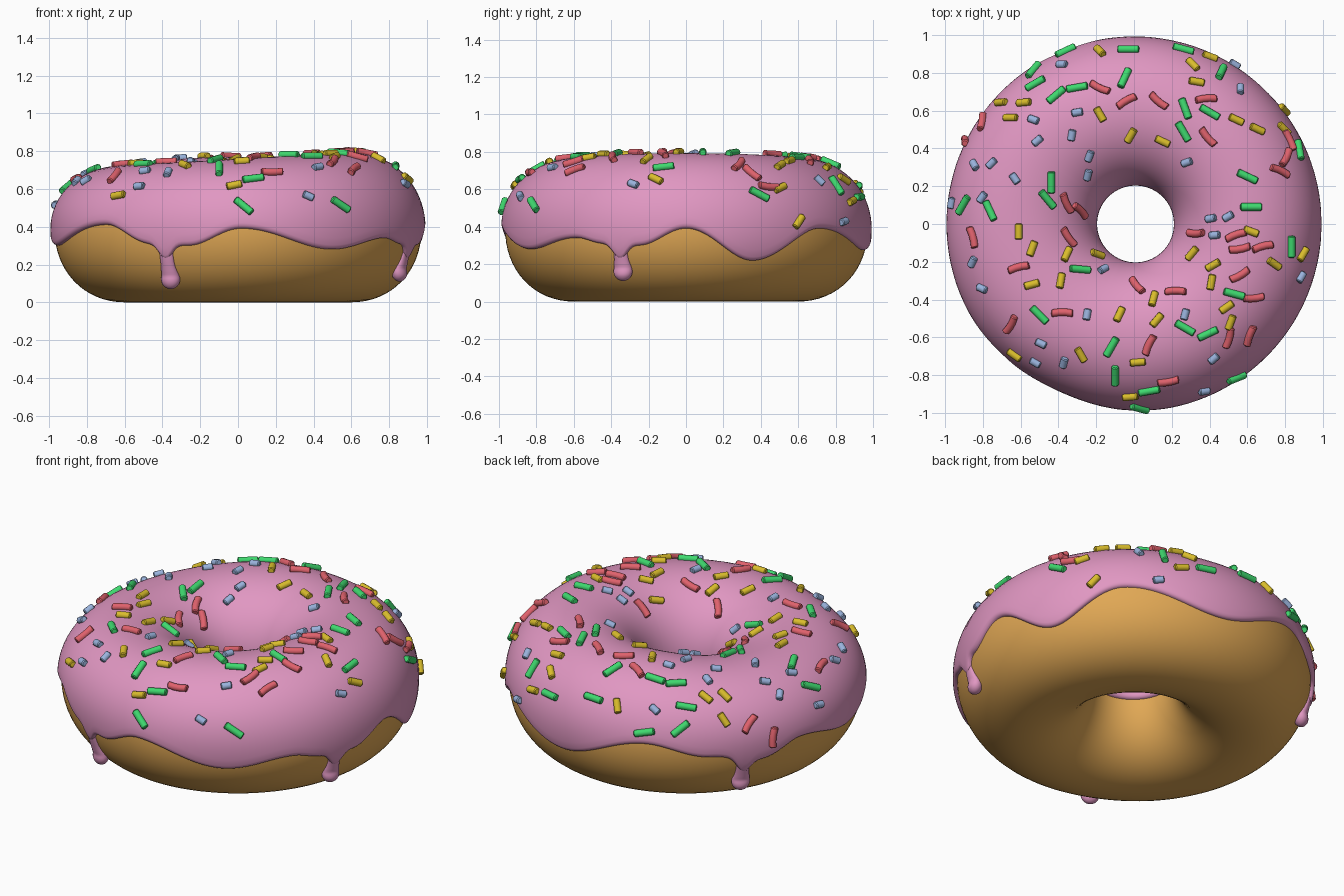
import bpy, bmesh, math
from math import sin, cos, pi, radians, sqrt, exp
from mathutils import Vector

if "Cube" in bpy.data.objects:
    bpy.data.objects.remove(bpy.data.objects["Cube"])

R, A, ZC, T = 0.598, 0.373, 0.385, 0.022   # ring radius, tube half width, mid height, icing thickness


def material(name, rgb):
    m = bpy.data.materials.new(name)
    m.diffuse_color = (*rgb, 1)
    m.use_nodes = True
    m.node_tree.nodes["Principled BSDF"].inputs["Base Color"].default_value = m.diffuse_color
    return m


pink = material("pink icing", (0.75, 0.31, 0.54))
brown = material("golden dough", (0.75, 0.39, 0.09))
red = material("red sprinkle", (0.74, 0.12, 0.15))
green = material("green sprinkle", (0.05, 0.70, 0.16))
yellow = material("yellow sprinkle", (0.70, 0.51, 0.025))
blue = material("blue sprinkle", (0.32, 0.45, 0.72))


def surf(th, t, off=0.0):
    """Point on the ring: th around the ring, t around the tube (0 = outside, pi/2 = top)."""
    deg = math.degrees(th) % 360
    a = A + off
    top = 0.352 + 0.034 * cos(th) + 0.018 * exp(-((deg - 112) / 28) ** 2)
    b = (top if sin(t) > 0 else 0.385) + off
    n = 2.08
    rho = (abs(cos(t) / a) ** n + abs(sin(t) / b) ** n) ** (-1 / n)
    r = R + rho * cos(t)
    dent = exp(-((deg - 245) / 20) ** 2)
    r *= 1 - 0.022 * dent * max(0, cos(t))
    return Vector((r * cos(th) + 0.008 * max(0, -cos(t)), r * sin(th), max(0, ZC + rho * sin(t))))


def tube_angle(th, z):
    lo, hi = -pi / 2, pi / 3
    for _ in range(24):
        mid = (lo + hi) / 2
        if surf(th, mid).z < z:
            lo = mid
        else:
            hi = mid
    return lo


def finish(bm, name, mat, angle=None):
    bmesh.ops.recalc_face_normals(bm, faces=bm.faces)
    me = bpy.data.meshes.new(name)
    bm.to_mesh(me)
    bm.free()
    ob = bpy.data.objects.new(name, me)
    bpy.context.collection.objects.link(ob)
    me.materials.append(mat)
    me.polygons.foreach_set("use_smooth", [True] * len(me.polygons))
    if angle:
        bpy.context.view_layer.objects.active = ob
        ob.select_set(True)
        bpy.ops.object.shade_smooth_by_angle(angle=radians(angle))
        ob.select_set(False)


# dough ring
bm = bmesh.new()
NU, NV = 128, 64
g = [[bm.verts.new(surf(2 * pi * i / NU, 2 * pi * j / NV)) for j in range(NV)] for i in range(NU)]
for i in range(NU):
    for j in range(NV):
        k, l = (i + 1) % NU, (j + 1) % NV
        bm.faces.new((g[i][j], g[k][j], g[k][l], g[i][l]))
finish(bm, "dough", brown)

# wavy lower edge of the icing: (degrees, height)
EDGE = [(0, .39), (22, .22), (47, .39), (80, .275), (112, .42), (133, .35), (150, .30), (165, .375),
        (190, .30), (224, .41), (241, .31), (254, .30), (271, .39), (301, .28), (323, .34),
        (333, .31), (345, .30), (360, .39)]
DRIPS = [(246, 0.07), (338.5, 0.11), (144, 0.11)]


def edge_z(th):
    d = math.degrees(th) % 360
    for (d0, z0), (d1, z1) in zip(EDGE, EDGE[1:]):
        if d0 <= d <= d1:
            z = z0 + (z1 - z0) * (1 - cos(pi * (d - d0) / (d1 - d0))) / 2
            break
    for dd, tip in DRIPS:      # shoulders running into the drips
        z -= 0.08 * exp(-((d - dd) / 3.0) ** 2)
    return z


# icing shell, rounded off at both edges
bm = bmesh.new()
NI = 360
LIP = [0, 0.003, 0.008, 0.016, 0.028]
rows = []
for i in range(NI):
    th = 2 * pi * i / NI
    t0 = tube_angle(th, edge_z(th))
    t1 = pi + 0.05
    lip = [d / A for d in LIP]
    a, b = t0 + lip[-1], t1 - lip[-1]
    ts = [(t0 + d, d * A) for d in lip]
    ts += [(a + (b - a) * j / 36, 1) for j in range(1, 36)]
    ts += [(t1 - d, d * A) for d in reversed(lip)]
    row = []
    for t, d in ts:
        f = min(1, d / LIP[-1])
        row.append(bm.verts.new(surf(th, t, -0.004 + (T + 0.004) * sqrt(1 - (1 - f) ** 2))))
    rows.append(row)
for i in range(NI):
    p, q = rows[i], rows[(i + 1) % NI]
    for j in range(len(p) - 1):
        bm.faces.new((p[j], q[j], q[j + 1], p[j + 1]))
finish(bm, "icing", pink)

# hanging drips with a round bulb at the tip
for deg, tip in DRIPS:
    th = radians(deg)
    out, side = Vector((cos(th), sin(th), 0)), Vector((-sin(th), cos(th), 0))
    bm = bmesh.new()
    bmesh.ops.create_uvsphere(bm, u_segments=20, v_segments=40, radius=1)
    for v in bm.verts:
        x, y, z = v.co
        h = (z + 1) / 2 * (0.35 - tip)
        w = 0.038 + 0.014 * exp(-((h - 0.052) / 0.05) ** 2)
        if h < 0.052:
            w = sqrt(max(0, 0.052 ** 2 - (0.052 - h) ** 2))
        q = Vector((x, y))
        q = q.normalized() * w if q.length > 1e-4 else q * 0
        p = surf(th, tube_angle(th, max(tip + h, tip + 0.07)))
        p.z = tip + h
        bulge = 0.8 - 0.4 * min(1, max(0, (tip + h - 0.14) / 0.14))    # sinks into the icing above
        v.co = p + side * q.x + out * q.y * bulge
    finish(bm, "icing_drip", pink)


# sprinkles, scattered by (x, y, turn in degrees) as seen from above
RED = [(-.80, .54, 80), (-.89, .44, -70), (-.18, .72, -25), (-.04, .65, 30), (.13, .65, -40),
       (.38, .66, 5), (.39, .46, -50), (.82, .44, -65), (.80, .35, 65), (.77, .28, -25),
       (-.36, .11, -65), (-.29, .07, -45), (-.35, -.07, -55), (-.85, -.07, -75), (.33, -.05, 0),
       (.54, -.06, 20), (.56, -.13, 10), (.68, -.12, 15), (.56, -.27, 30), (-.61, -.23, 15),
       (.01, -.33, -50), (.22, -.36, 0), (.63, -.39, 5), (-.38, -.47, 0), (-.65, -.53, 60),
       (.08, -.64, 65), (.50, -.60, 75), (.61, -.59, 70), (.18, -.83, 10)]
GREEN = [(-.36, .91, 25), (-.53, .81, 50), (-.52, .74, 30), (-.41, .68, 40), (-.30, .72, 10),
         (-.03, .92, 0), (.26, .92, -15), (.46, .80, 65), (-.05, .77, 65), (.27, .61, -70),
         (.40, .59, -30), (.26, .49, -60), (.87, .39, -80), (.60, .25, -25), (.62, .09, 0),
         (.83, -.12, 90), (-.44, .22, 90), (-.46, .13, -50), (-.90, .10, 60), (-.76, .07, -65),
         (-.29, -.24, -5), (-.50, -.48, -45), (-.12, -.65, 60), (-.10, -.80, 90), (.08, -.88, 10),
         (.03, -.97, -15), (.27, -.55, -30), (.53, -.37, -15), (.39, -.58, 25), (.54, -.81, 22)]
YELLOW = [(-.18, .91, -45), (.31, .84, -45), (.40, .88, -20), (.33, .75, -10), (-.70, .64, 5),
          (-.58, .64, 5), (-.65, .56, 0), (-.18, .58, -60), (-.02, .47, 60), (.15, .44, -25),
          (.54, .55, -25), (.65, .50, -25), (.79, .50, -45), (.79, .60, -40), (-.61, -.04, 90),
          (-.54, -.13, 70), (-.36, -.16, 65), (-.20, -.16, -20), (-.54, -.32, 15), (-.39, -.30, 80),
          (.10, -.40, 75), (-.08, -.48, 65), (.12, -.51, 50), (.31, -.16, 50), (.42, -.22, 30),
          (.41, -.31, 80), (.49, -.44, 35), (.51, -.52, 70), (-.28, -.69, -60), (-.63, -.69, -35),
          (.02, -.73, 5), (-.02, -.91, 5), (.62, -.04, -20), (.74, -.21, -35), (.89, -.16, 60)]
BLUE = [(-.38, .84, 0), (.53, .84, -30), (.56, .71, 90), (-.30, .59, 10), (-.53, .55, -20),
        (-.51, .44, 40), (-.33, .47, 80), (-.24, .36, 70), (-.25, .26, 75), (.28, .33, 20),
        (-.63, .24, -55), (-.84, .31, -60), (-.75, .32, 45), (-.80, .14, 55), (-.96, .11, 80),
        (-.85, -.20, 65), (-.80, -.34, -25), (.41, .03, 10), (.50, .04, 30), (.43, -.06, 5),
        (-.17, -.24, 30), (-.25, -.48, 80), (-.49, -.63, -25), (-.52, -.73, -30), (-.37, -.73, 75),
        (.27, -.48, 75), (.42, -.71, 40), (.37, -.88, 10), (.88, -.28, 60)]


def add_sprinkle(bm, x, y, turn, length, rad, bend):
    th = math.atan2(y, x) % (2 * pi)
    lo, hi = radians(6), radians(165)
    for _ in range(24):        # drop it onto the icing
        t = (lo + hi) / 2
        if surf(th, t, T).xy.length > sqrt(x * x + y * y):
            lo = t
        else:
            hi = t
    p = surf(th, t, T + 0.007)
    du = surf(th + 0.01, t, T) - surf(th - 0.01, t, T)
    dv = surf(th, t + 0.01, T) - surf(th, t - 0.01, T)
    n = du.cross(dv).normalized()
    n = n if n.z > 0 else -n
    c, s = cos(radians(turn)), sin(radians(turn))
    d = Vector((c, s, -(n.x * c + n.y * s) / max(n.z, 0.2))).normalized()
    d = (d - n * d.dot(n)).normalized()
    s = n.cross(d)
    h = length / 2
    rings = []
    for e, k in ((-h, 0.75), (-h + 0.005, 1), (-h * 0.3, 1), (h * 0.3, 1), (h - 0.005, 1), (h, 0.75)):
        c = p + d * e + s * bend * ((e / h) ** 2 - 0.5)
        rings.append([bm.verts.new(c + (s * cos(a) + n * sin(a)) * rad * k)
                      for a in (2 * pi * m / 10 for m in range(10))])
    for r0, r1 in zip(rings, rings[1:]):
        for m in range(10):
            bm.faces.new((r0[m], r0[(m + 1) % 10], r1[(m + 1) % 10], r1[m]))
    bm.faces.new(rings[0])
    bm.faces.new(rings[-1])


for name, mat, spots, length, rad, bend in (
        ("red_sprinkles", red, RED, 0.115, 0.02, 0.007), ("green_sprinkles", green, GREEN, 0.115, 0.02, 0),
        ("yellow_sprinkles", yellow, YELLOW, 0.083, 0.02, 0), ("blue_sprinkles", blue, BLUE, 0.06, 0.02, 0)):
    bm = bmesh.new()
    for i, (x, y, turn) in enumerate(spots):
        add_sprinkle(bm, x, y, turn, length, rad, bend * (-1) ** i)
    finish(bm, name, mat, 40)
